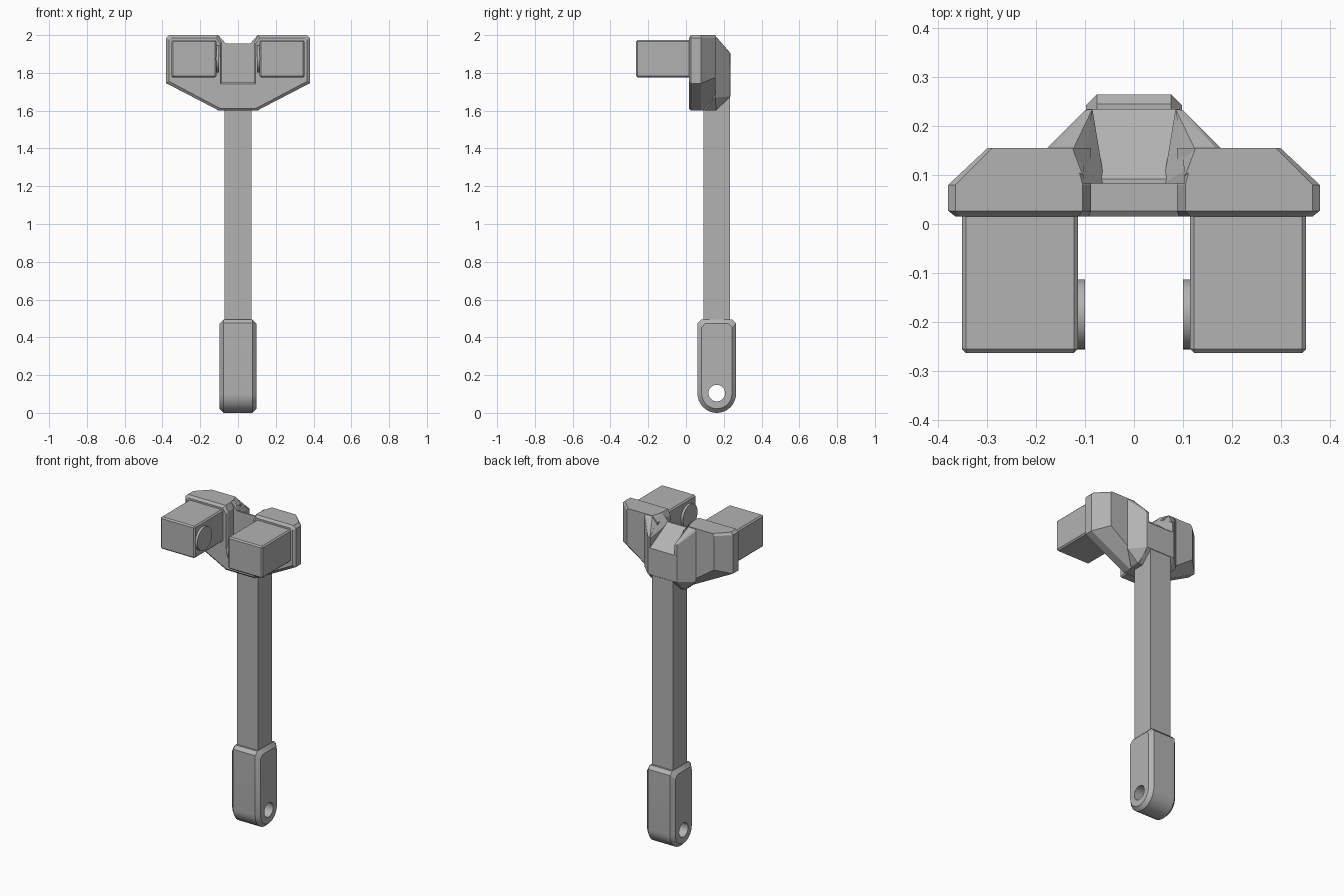
import bpy, bmesh, math
from mathutils import Vector

cube = bpy.data.objects.get("Cube")
if cube:
    bpy.data.objects.remove(cube, do_unlink=True)

grey = bpy.data.materials.new("plain_grey")
grey.use_nodes = True
COLOUR = (0.45, 0.45, 0.45, 1)
grey.diffuse_color = COLOUR
grey.node_tree.nodes["Principled BSDF"].inputs["Base Color"].default_value = COLOUR


def finish(name, bm):
    bmesh.ops.recalc_face_normals(bm, faces=bm.faces)
    mesh = bpy.data.meshes.new(name)
    bm.to_mesh(mesh)
    bm.free()
    mesh.materials.append(grey)
    obj = bpy.data.objects.new(name, mesh)
    bpy.context.collection.objects.link(obj)
    return obj


def loft(name, loops):
    """Skin a row of matching loops and cap both ends."""
    bm = bmesh.new()
    rings = [[bm.verts.new(p) for p in loop] for loop in loops]
    for a, b in zip(rings, rings[1:]):
        for i in range(len(a)):
            j = (i + 1) % len(a)
            bm.faces.new((a[i], a[j], b[j], b[i]))
    bm.faces.new(rings[0][::-1])
    bm.faces.new(rings[-1])
    return finish(name, bm)


def hull(name, points):
    bm = bmesh.new()
    for p in points:
        bm.verts.new(p)
    res = bmesh.ops.convex_hull(bm, input=bm.verts)
    spare = [g for g in set(res["geom_interior"] + res["geom_unused"])
             if isinstance(g, bmesh.types.BMVert)]
    bmesh.ops.delete(bm, geom=spare, context='VERTS')
    bmesh.ops.dissolve_limit(bm, angle_limit=0.02, verts=bm.verts, edges=bm.edges)
    return finish(name, bm)


def box(name, lo, hi, bevel=0):
    bm = bmesh.new()
    bmesh.ops.create_cube(bm, size=1)
    lo, hi = Vector(lo), Vector(hi)
    for v in bm.verts:
        v.co = [(a + b) / 2 + c * (b - a) for a, b, c in zip(lo, hi, v.co)]
    if bevel:
        bmesh.ops.bevel(bm, geom=bm.edges, offset=bevel, segments=1, affect='EDGES')
    return finish(name, bm)


def x_cylinder(name, x0, x1, y, z, r, sides=32):
    ring = [(r * math.cos(t), r * math.sin(t))
            for t in (2 * math.pi * i / sides for i in range(sides))]
    return loft(name, [[(x, y + a, z + b) for a, b in ring] for x in (x0, x1)])


def smooth(obj):
    bpy.ops.object.select_all(action='DESELECT')
    obj.select_set(True)
    bpy.context.view_layer.objects.active = obj
    bpy.ops.object.shade_smooth_by_angle(angle=math.radians(30))


# Grip with rounded end, chamfered sides and a hanging hole
MID = 0.163


def grip_loop(x, d):
    r, top, c = 0.102 - d, 0.495 - d, 0.02
    arc = [math.pi + math.pi * i / 20 for i in range(21)]
    pts = [(MID + r * math.cos(t), 0.102 + r * math.sin(t)) for t in arc]
    pts += [(MID + r, top - c), (MID + r - c, top), (MID - r + c, top), (MID - r, top - c)]
    return [(x, y, z) for y, z in pts]


grip = loft("grip", [grip_loop(x, d) for x, d in
                     ((-0.098, 0.022), (-0.076, 0), (0.076, 0), (0.098, 0.022))])
cutter = x_cylinder("hole_cutter", -0.2, 0.2, MID, 0.105, 0.044)
cutter.hide_render = True
mod = grip.modifiers.new("hole", 'BOOLEAN')
mod.object, mod.operation, mod.solver = cutter, 'DIFFERENCE', 'EXACT'
smooth(grip)
bpy.ops.object.modifier_apply(modifier="hole")
bpy.data.objects.remove(cutter, do_unlink=True)

# Shaft
box("shaft", (-0.072, 0.092, 0.45), (0.072, 0.233, 1.75))


# Head plate: winged outline with a central recess
def head_loop(y, half):
    return [(x, y, z) for x, z in half] + [(-x, y, z) for x, z in reversed(half)]


front = [(0.092, 1.74), (0.095, 1.955), (0.115, 1.985), (0.355, 1.985),
         (0.365, 1.975), (0.365, 1.755), (0.095, 1.612)]
full = [(0.088, 1.75), (0.088, 1.965), (0.105, 2.0), (0.365, 2.0),
        (0.38, 1.985), (0.38, 1.745), (0.10, 1.6)]
back = [(0.088, 1.75), (0.088, 1.965), (0.125, 2.0), (0.29, 2.0),
        (0.30, 1.985), (0.30, 1.775), (0.10, 1.635)]
loft("head_plate", [head_loop(0.015, front), head_loop(0.027, full),
                    head_loop(0.08, full), head_loop(0.155, back)])

# Spine block behind the plate, with a ramp falling to the back
hull("head_spine", [(s * 0.098, y, z) for s in (-1, 1) for y, z in
                    ((0.083, 1.6), (0.16, 1.6), (0.235, 1.675),
                     (0.235, 1.84), (0.092, 1.955), (0.083, 1.955))])

for side, s in (("left", 1), ("right", -1)):
    # Gusset joining wing to spine
    hull(side + "_gusset", [(s * x, y, z) for x, y, z in (
        (0.105, 0.1, 1.6), (0.105, 0.1, 2.0), (0.125, 0.152, 2.0), (0.17, 0.152, 2.0),
        (0.178, 0.155, 1.985), (0.178, 0.155, 1.67), (0.105, 0.16, 1.6),
        (0.085, 0.235, 1.675), (0.1, 0.233, 1.675),
        (0.085, 0.235, 1.905), (0.1, 0.233, 1.905))])
    # Sloped fillet at the notch corner
    hull(side + "_notch_fillet", [(s * x, y, z) for x, y, z in (
        (0.06, 0.083, 1.95), (0.108, 0.083, 1.95), (0.104, 0.083, 2.0),
        (0.104, 0.11, 2.0), (0.085, 0.235, 1.84), (0.085, 0.235, 1.9))])
    # Jaw block and its inner disc
    xs = sorted((s * 0.115, s * 0.352))
    box(side + "_jaw_block", (xs[0], -0.264, 1.775), (xs[1], 0.06, 1.974), 0.008)
    smooth(x_cylinder(side + "_jaw_disc", s * 0.1, s * 0.13, -0.185, 1.875, 0.072))
